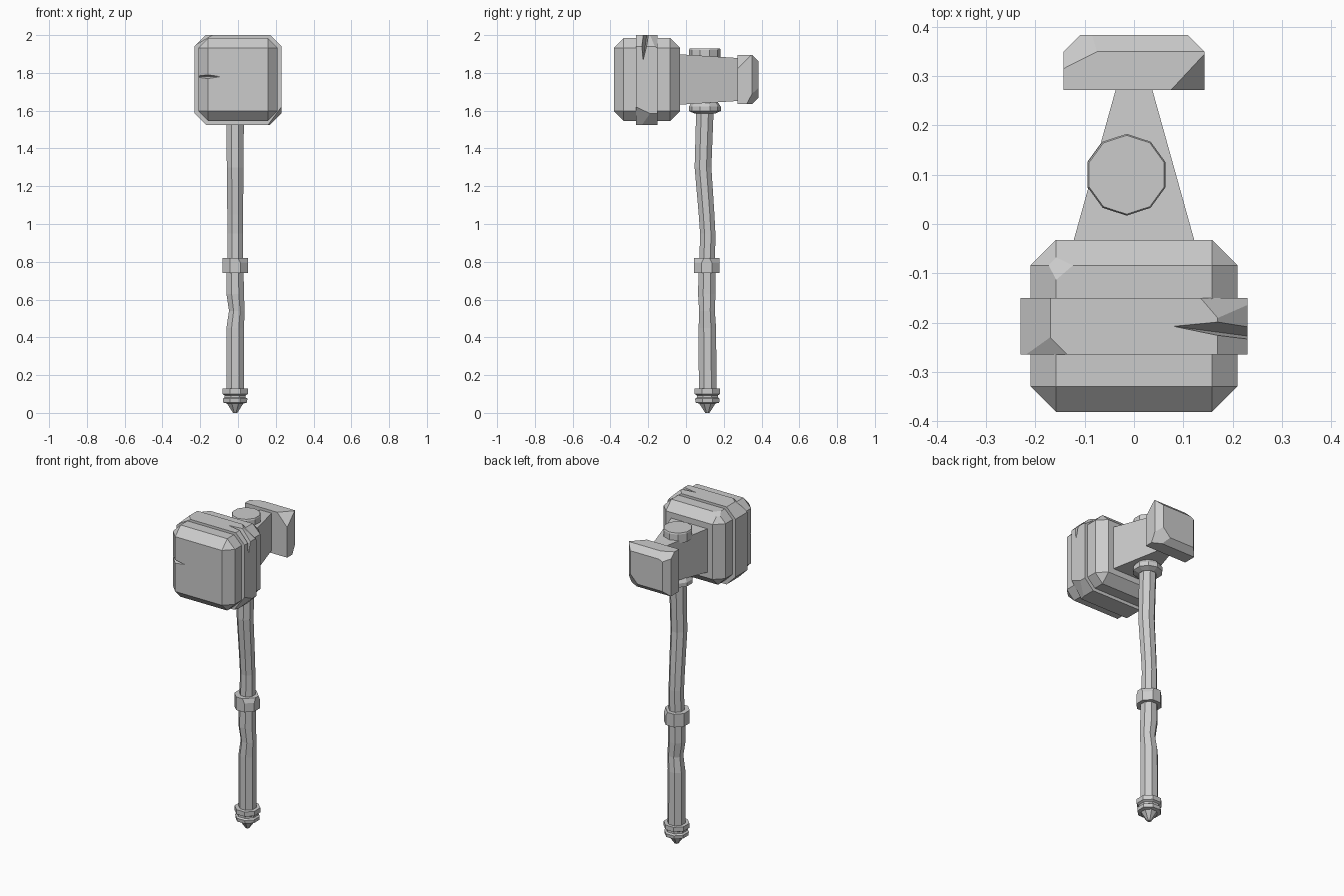
import bpy
import bmesh
import math
from mathutils import Vector

old = bpy.data.objects.get("Cube")
if old:
    bpy.data.objects.remove(old, do_unlink=True)

stone = bpy.data.materials.new("plain grey")
stone.use_nodes = True
GREY = (0.6, 0.6, 0.6, 1)
stone.diffuse_color = GREY
stone.node_tree.nodes["Principled BSDF"].inputs["Base Color"].default_value = GREY


def finish(bm, name):
    bmesh.ops.recalc_face_normals(bm, faces=bm.faces)
    mesh = bpy.data.meshes.new(name)
    bm.to_mesh(mesh)
    bm.free()
    mesh.materials.append(stone)
    obj = bpy.data.objects.new(name, mesh)
    bpy.context.collection.objects.link(obj)
    return obj


def box(lo, hi):
    bm = bmesh.new()
    bmesh.ops.create_cube(bm, size=1)
    lo, hi = Vector(lo), Vector(hi)
    for v in bm.verts:
        v.co = (lo + hi) / 2 + v.co * (hi - lo)
    return bm


def chamfer(bm, width, pick=lambda e: True):
    edges = [e for e in bm.edges if pick(e)]
    bmesh.ops.bevel(bm, geom=edges, offset=width, segments=1, affect='EDGES')


def chip(bm, a, b, c, centre):
    """Slice a corner off along the plane through three points."""
    a, b, c = Vector(a), Vector(b), Vector(c)
    normal = (b - a).cross(c - a).normalized()
    if normal.dot(Vector(centre) - a) > 0:
        normal = -normal
    geom = bm.verts[:] + bm.edges[:] + bm.faces[:]
    cut = bmesh.ops.bisect_plane(bm, geom=geom, plane_co=a, plane_no=normal,
                                 clear_outer=True)
    rim = [g for g in cut["geom_cut"] if isinstance(g, bmesh.types.BMEdge)]
    bmesh.ops.holes_fill(bm, edges=rim)


def loft(name, rings, sides, turn=0.0):
    """Join many-sided rings given as (z, x, y, radius), closing both ends."""
    bm = bmesh.new()
    loops = []
    for z, x, y, r in rings:
        angles = [turn + math.tau * i / sides for i in range(sides)]
        loops.append([bm.verts.new((x + r * math.cos(t), y + r * math.sin(t), z))
                      for t in angles])
    for low, high in zip(loops, loops[1:]):
        for i in range(sides):
            j = (i + 1) % sides
            bm.faces.new((low[i], low[j], high[j], high[i]))
    bm.faces.new(loops[0])
    bm.faces.new(loops[-1])
    return finish(bm, name)


def crack(name, points, targets):
    """Cut a wedge shaped split into the targets."""
    bm = bmesh.new()
    for p in points:
        bm.verts.new(p)
    bmesh.ops.convex_hull(bm, input=bm.verts)
    cutter = finish(bm, name)
    cutter.hide_render = True
    cutter.hide_set(True)
    for obj in targets:
        mod = obj.modifiers.new(name, 'BOOLEAN')
        mod.operation = 'DIFFERENCE'
        mod.solver = 'EXACT'
        mod.object = cutter


# Striking block with a chipped back corner
MID = (0, -0.2, 1.76)
bm = box((-0.21, -0.382, 1.545), (0.21, -0.032, 1.985))
chamfer(bm, 0.052)
chip(bm, (-0.19, -0.085, 1.965), (-0.16, -0.115, 1.985), (-0.125, -0.085, 1.985), MID)
block = finish(bm, "striking_block")

# Raised band around the block, eight sided, with chipped edges
bm = box((-0.23, -0.265, 1.525), (0.23, -0.15, 2.0))
chamfer(bm, 0.06, lambda e: abs(e.verts[0].co.y - e.verts[1].co.y) > 0.05)
chip(bm, (0.135, -0.15, 2.0), (0.165, -0.185, 2.0), (0.19, -0.15, 1.96), MID)
chip(bm, (-0.135, -0.265, 2.0), (-0.17, -0.23, 2.0), (-0.195, -0.265, 1.965), MID)
chip(bm, (0.23, -0.265, 1.62), (0.23, -0.19, 1.585), (0.17, -0.265, 1.54), MID)
band = finish(bm, "block_band")

# Splits in the block face and the band top
crack("face_crack_cutter", [(-0.08, -0.39, 1.78), (-0.24, -0.39, 1.805),
                            (-0.24, -0.39, 1.755), (-0.24, -0.3, 1.78)], [block])
crack("band_crack_cutter", [(0.075, -0.207, 2.005), (0.25, -0.19, 2.005),
                            (0.25, -0.243, 2.005), (0.25, -0.23, 1.85)], [block, band])

# Neck tapering towards the back
bm = box((-0.13, -0.06, 1.63), (0.13, 0.28, 1.9))
for v in bm.verts:
    if v.co.y > 0:
        v.co.x *= 0.27
        v.co.z = 1.765 + (v.co.z - 1.765) * 0.84
finish(bm, "neck")

# Back plate with sloping rear edges and chipped corners
MID = (0, 0.32, 1.765)
bm = box((-0.143, 0.272, 1.635), (0.143, 0.384, 1.895))
chamfer(bm, 0.034, lambda e: all(v.co.y > 0.35 for v in e.verts))
chip(bm, (0.075, 0.272, 1.895), (0.143, 0.345, 1.895), (0.143, 0.272, 1.82), MID)
chip(bm, (-0.143, 0.35, 1.865), (-0.075, 0.35, 1.895), (-0.11, 0.384, 1.85), MID)
chip(bm, (0.143, 0.35, 1.69), (0.06, 0.384, 1.669), (0.09, 0.35, 1.635), MID)
finish(bm, "back_plate")

# Cap and collar where the handle passes through the neck
X = -0.015
loft("top_cap", [(1.87, X, 0.1, 0.083), (1.922, X, 0.1, 0.083), (1.93, X, 0.1, 0.08)],
     10, math.pi / 10)
loft("lower_collar", [(1.585, X, 0.1, 0.055), (1.598, X, 0.1, 0.084),
                      (1.622, X, 0.1, 0.084), (1.65, X, 0.1, 0.065)], 10, math.pi / 10)

# Roughly carved handle
TURN = math.pi / 8
loft("upper_handle", [(0.78, X, 0.112, 0.045), (0.95, X, 0.115, 0.044),
                      (1.05, X, 0.109, 0.045), (1.3, X, 0.09, 0.048),
                      (1.6, X, 0.1, 0.05)], 8, TURN)
loft("lower_handle", [(0.1, X, 0.115, 0.051), (0.45, X, 0.113, 0.05),
                      (0.54, -0.006, 0.111, 0.045), (0.63, X, 0.11, 0.05),
                      (0.79, X, 0.112, 0.048)], 8, TURN)

# Grip ring with a chipped edge
ring = loft("grip_ring", [(0.74, X, 0.11, 0.073), (0.82, X, 0.11, 0.073)], 8, TURN)
bm = bmesh.new()
bm.from_mesh(ring.data)
for side in (-1, 1):
    chip(bm, (0.0, 0.11 + side * 0.068, 0.82), (0.052, 0.11 + side * 0.015, 0.82),
         (0.052, 0.11 + side * 0.045, 0.76), (X, 0.11, 0.78))
bm.to_mesh(ring.data)
bm.free()

# Grooved pommel ending in a point
loft("pommel", [(z, X, 0.113, r) for z, r in (
    (0.0, 0.012), (0.05, 0.047), (0.054, 0.068), (0.075, 0.07), (0.082, 0.06),
    (0.093, 0.06), (0.1, 0.073), (0.128, 0.073))], 8, TURN)
